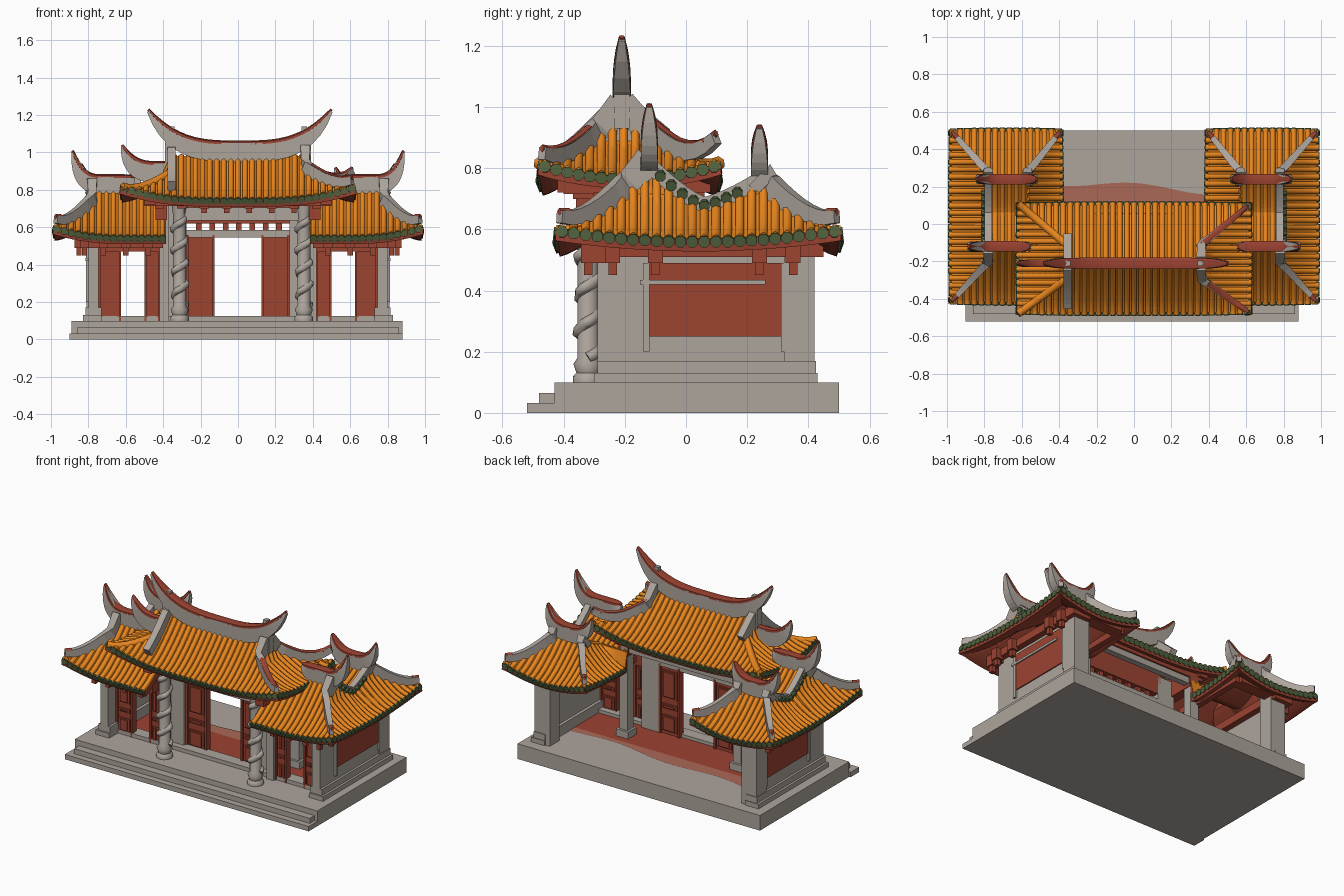
import bpy
from math import sin, cos, pi, radians
from mathutils import Vector

if "Cube" in bpy.data.objects:
    bpy.data.objects.remove(bpy.data.objects["Cube"])

def material(name, *rgb):
    m = bpy.data.materials.new(name)
    m.use_nodes = True
    m.diffuse_color = (*rgb, 1)
    m.node_tree.nodes["Principled BSDF"].inputs["Base Color"].default_value = (*rgb, 1)
    return m

STONE = material("stone grey", 0.42, 0.375, 0.335)
RED = material("brick red", 0.335, 0.056, 0.031)
FADED = material("faded red", 0.4, 0.14, 0.095)
ORANGE = material("roof orange", 0.8, 0.235, 0.013)
GREEN = material("tile end green", 0.085, 0.125, 0.05)

def mesh(name, parts, mats, both=False, smooth=False):
    """Join (verts, faces) parts into one object, with an optional copy mirrored in x."""
    made = []
    for m in ((1, -1) if both else (1,)):
        verts, faces = [], []
        for vs, fs in parts:
            faces += [[i + len(verts) for i in f][::m] for f in fs]
            verts += [(m * v[0], v[1], v[2]) for v in vs]
        me = bpy.data.meshes.new(name)
        me.from_pydata(verts, [], faces)
        for mat in mats:
            me.materials.append(mat)
        ob = bpy.data.objects.new(name + ("_mirrored" if m < 0 else ""), me)
        bpy.context.collection.objects.link(ob)
        made.append(ob)
        if smooth:
            ob.select_set(True)
            bpy.context.view_layer.objects.active = ob
            bpy.ops.object.shade_smooth_by_angle(angle=radians(65))
            ob.select_set(False)
    return made

def loft(pts, ws, hs, sides=6):
    """Tube along pts with half width ws and half height hs at each point."""
    verts, faces, k = [], [], 1 / cos(pi / sides)
    pts = [Vector(p) for p in pts]
    for i, p in enumerate(pts):
        t = (pts[min(i + 1, len(pts) - 1)] - pts[max(i - 1, 0)]).normalized()
        side = t.cross(Vector((0, 0, 1))).normalized()
        for a in [2 * pi * (j + 0.5) / sides for j in range(sides)]:
            verts.append(p + side * cos(a) * k * ws[i] + side.cross(t) * sin(a) * k * hs[i])
    n = len(verts)
    for i in range(0, n - sides, sides):
        for a, b in [(i + j, i + (j + 1) % sides) for j in range(sides)]:
            faces.append([a, a + sides, b + sides, b])
    return verts, faces + [list(range(sides)), list(range(n - sides, n))[::-1]]

def tube(pts, r, sides=6):
    return loft(pts, [r] * len(pts), [r] * len(pts), sides)

def box(name, mat, *spans, both=True):
    mesh(name, [loft([(x, (y0 + y1) / 2, (z0 + z1) / 2) for x in (x0, x1)], [(y1 - y0) / 2] * 2, [(z1 - z0) / 2] * 2, 4)
                for x0, x1, y0, y1, z0, z1 in spans], [mat], both)

def mix(a, b, t):
    return a + (b - a) * t

def steps(a, b, pitch):
    n = max(1, round(abs(b - a) / pitch))
    return [mix(a, b, (i + 0.5) / n) for i in range(n)]

SAG, PITCH = 1.35, 0.038

class Roof:
    """Hip-and-gable roof. slopes: (ridge y, foot y, ridge rise, foot rise).
    ends: (gable x, eave x, lowest y at which the hip end exists)."""
    def __init__(self, eave, hip, lift, x0, x1, slopes, ends):
        self.eave, self.hip, self.lift, self.x0, self.x1 = eave, hip, lift, x0, x1
        self.slopes, self.ends, self.y0, self.y1 = slopes, ends, slopes[0][1], slopes[-1][1]
        self.h0, self.h1 = [mix(s[0], s[1], 1 - (hip / s[2]) ** (1 / SAG)) for s in (slopes[0], slopes[-1])]

    def z(self, x, y):
        h, curl, mid = 0, 0, (self.y0 + self.y1) / 2
        for a, b, top, foot in self.slopes:
            t = (y - a) / (b - a)
            if -1e-6 <= t <= 1 + 1e-6:
                h = foot + (top - foot) * max(0, 1 - t) ** SAG
        for g, e, ymin in self.ends:
            s = (x - g) / (e - g)
            if y >= ymin:
                curl = max(curl, min(1, max(0, 0.5 + s / 2)))
                if s > 0:
                    top = min(h, self.hip) if self.h0 <= y <= self.h1 else self.hip
                    h = min(h, top * max(0, 1 - s) ** SAG)
        return self.eave + h + self.lift * curl ** 2.5 * mix(0.35, 1, ((y - mid) / (self.y1 - mid)) ** 2)

    def run(self, a, b, n=8):
        pts = [(mix(a[0], b[0], i / n), mix(a[1], b[1], i / n)) for i in range(n + 1)]
        return [(x, y, self.z(x, y)) for x, y in pts]

    def build(self, name, both):
        # sheet with red underside and edge
        xs = sorted({mix(self.x0, self.x1, i / 40) for i in range(41)} |
                    {e[0] + d for e in self.ends for d in (0, 0.002 if e[1] > e[0] else -0.002)})
        ys = sorted({mix(self.y0, self.y1, i / 40) for i in range(41)} | {s[0] for s in self.slopes})
        n = len(ys)
        faces = [[i * n + j, i * n + n + j, i * n + n + j + 1, i * n + j + 1]
                 for i in range(len(xs) - 1) for j in range(n - 1)]
        for ob in mesh(name + "_sheet", [([(x, y, self.z(x, y)) for x in xs for y in ys], faces)], [ORANGE, RED], both):
            m = ob.modifiers.new("thickness", 'SOLIDIFY')
            m.thickness, m.offset, m.material_offset, m.material_offset_rim = 0.04, -1, 1, 1
        # tile ribs down every slope
        runs = []
        for x in steps(self.x0, self.x1, PITCH):
            for a, b, top, foot in self.slopes:
                start = a
                for g, e, ymin in self.ends:
                    s = (x - g) / (e - g)
                    if s > 0 and max(a, b) >= ymin:
                        start = mix(self.h0 if b == self.y0 else self.h1, b, s) if foot == 0 else None
                if start is not None:
                    runs.append((self.run((x, start), (x, b)), foot == 0))
        for g, e, ymin in self.ends:
            for y in steps(max(self.y0, ymin), self.y1, PITCH):
                s = max(0, (y - self.h0) / (self.y0 - self.h0), (y - self.h1) / (self.y1 - self.h1))
                runs.append((self.run((mix(g, e, s), y), (e, y)), True))
        mesh(name + "_tile_ribs", [tube(r, 0.014) for r, _ in runs], [ORANGE], both, True)
        # round green tile ends along the eaves
        ends = []
        for r in [r for r, eave in runs if eave]:
            d = (Vector(r[-1]) - Vector(r[-2])).normalized()
            p = Vector(r[-1]) - Vector((0, 0, 0.008))
            ends.append(tube([p - d * 0.012, p + d * 0.006], 0.0185, 8))
        mesh(name + "_tile_ends", ends, [GREEN], both)

    def band(self, name, end, ridge_y, front, curl=0.015, both=True, red=2):
        # raised stone rib down the gable edge and along the hip to a red curled tip
        g, e, _ = end
        yh, yc = (self.h0, self.y0) if front else (self.h1, self.y1)
        pts = self.run((g, ridge_y), (g, yh), 5) + self.run((g, yh), (mix(g, e, 0.95), mix(yh, yc, 0.95)), 7)[1:]
        n = len(pts)
        pts = [(x, y, z + 0.025 + curl * max(0, i / (n - 1) - 0.6) ** 2 / 0.16) for i, (x, y, z) in enumerate(pts)]
        mesh(name, [loft(pts, [0.026 - 0.013 * i / n for i in range(n)],
                         [0.05 - 0.032 * i / n for i in range(n)], 4)], [STONE], both)
        tip = [(x, y, z + 0.014 + 0.003 * (n - i)) for i, (x, y, z) in enumerate(pts)][-red:]
        mesh(name + "_tip", [loft(tip, [0.015] * (red - 1) + [0.007], [0.011] * red)], [RED], both, True)

def ridge(name, xc, half, y, z, rises, w, depth, both):
    # sagging stone crest with swallowtail ends and a red cap; rises are for the -x and +x ends
    us = [i / 12 for i in range(-12, 13)]
    pts = [(xc + half * u, y, z + rises[u > 0] * abs(u) ** 3.2) for u in us]
    body = [(p[0], y, p[2] - depth / 2 * (1 - 0.8 * abs(u) ** 5)) for p, u in zip(pts, us)]
    mesh(name + "_crest", [loft(body, [w * (1 - 0.65 * u ** 8) for u in us],
         [depth / 2 * (1 - 0.85 * abs(u) ** 5) for u in us], 4)], [STONE], both)
    mesh(name + "_cap", [loft(pts, [w * (1 - 0.7 * u ** 8) for u in us],
         [0.012 * (1 - 0.5 * u ** 8) for u in us])], [RED], both, True)

# Main roof
main_ends = [(0.36, 0.625, -9), (-0.36, -0.625, -9)]
main = Roof(0.748, 0.14, 0.07, -0.625, 0.625, [(-0.21, -0.48, 0.23, 0), (-0.21, 0.11, 0.23, 0)], main_ends)
main.build("main_roof", False)
main.band("main_hip_front", main_ends[0], -0.21, True, 0.01, False, 7)
main.band("main_hip_back", main_ends[0], -0.21, False, 0.06, False, 8)
left_edge = [(x, y, z + 0.025) for x, y, z in main.run((-0.355, -0.08), (-0.355, -0.43), 12)]
mesh("main_left_edge", [loft(left_edge, [0.022] * 13, [0.045] * 13, 4)], [STONE])
mesh("main_left_hip_tiles", [tube(main.run((-0.36, a), (-0.62, b)), 0.02)
     for a, b in ((main.h0, main.y0), (main.h1, main.y1))], [ORANGE], False, True)
gable = [(0.366, y, main.z(0.36, y) + d) for d in (0, -0.15) for y in steps(main.h0, main.h1, 0.03)]
half = len(gable) // 2
mesh("main_gable", [(gable, [[i, i + half, i + half + 1, i + 1] for i in range(half - 1)])], [STONE], True)
ridge("main_ridge", 0.01, 0.49, -0.21, 1.05, (0.18, 0.18), 0.03, 0.1, False)
ridge("right_low_ridge", -0.42, 0.2, -0.21, 0.94, (0.1, 0), 0.02, 0.1, False)
box("main_ridge_ornament", STONE, (0.345, 0.39, -0.235, -0.185, 0.93, 1.1), (0.34, 0.37, -0.225, -0.195, 1.08, 1.14))

# Wing roofs
wing_ends = [(0.78, 0.985, -9), (0.57, 0.385, 0.08)]
wing = Roof(0.548, 0.165, 0.055, 0.385, 0.985, [(-0.12, -0.425, 0.25, 0), (-0.12, 0.06, 0.25, 0.12),
            (0.24, 0.06, 0.2, 0.12), (0.24, 0.505, 0.2, 0)], wing_ends)
wing.build("wing_roof", True)
for name, end, y, front in (("front", 0, -0.12, True), ("back", 0, 0.24, False), ("inner", 1, 0.24, False)):
    wing.band("wing_hip_" + name, wing_ends[end], y, front)
valley = wing.run((0.78, -0.12), (0.78, 0.24), 10)
mesh("wing_valley_edge", [loft([(x, y, z + 0.01) for x, y, z in valley], [0.02] * 11, [0.025] * 11, 4)], [STONE], True)
mesh("valley_tile_ends", [tube([(0.79, y, z + 0.012), (0.812, y, z + 0.004)], 0.017, 8) for x, y, z in valley[:9]],
     [GREEN], True)
ridge("wing_front_ridge", 0.72, 0.165, -0.12, 0.87, (0, 0.14), 0.028, 0.09, True)
ridge("wing_back_ridge", 0.68, 0.16, 0.24, 0.83, (0.09, 0.11), 0.028, 0.09, True)

# Plinth, steps and courtyard floor
box("plinth", STONE, (-0.89, 0.88, -0.43, 0.5, 0, 0.1), both=False)
box("steps", STONE, (-0.86, 0.86, -0.48, -0.43, 0, 0.065), (-0.9, 0.88, -0.52, -0.43, 0, 0.032), both=False)
for name, mat, lo, hi in (("red_floor", RED, -0.18, 0.12), ("faded_floor_edge", FADED, 0.12, 0.2)):
    far = [(x, hi - (hi > 0.15) * (0.06 * x - 0.02 * cos(x * 8)), 0.104) for x in steps(-0.76, 0.76, 0.06)]
    n = len(far)
    mesh(name, [(far + [(x, lo, 0.104) for x, y, z in far], [[i, i + n, i + n + 1, i + 1] for i in range(n - 1)])], [mat])

# Side walls with framed red panels
box("side_wall", STONE, (0.75, 0.8, -0.28, 0.42, 0.1, 0.57), (0.745, 0.8, -0.29, -0.18, 0.1, 0.57),
    (0.7, 0.81, 0.32, 0.42, 0.1, 0.57), (0.73, 0.83, -0.3, 0.43, 0.1, 0.13), (0.73, 0.815, -0.29, 0.425, 0.13, 0.17))
box("side_panel", RED, (0.8, 0.807, -0.12, 0.31, 0.25, 0.49))
box("side_panel_frame", STONE, (0.8, 0.815, -0.15, 0.26, 0.42, 0.435), (0.8, 0.812, 0.31, 0.32, 0.2, 0.49),
    (0.8, 0.812, -0.14, -0.12, 0.2, 0.49))

# Beams and brackets under the wing eaves
box("wing_beams", RED, (0.71, 0.84, -0.31, 0.45, 0.51, 0.56), (0.4, 0.84, -0.32, -0.24, 0.49, 0.56),
    (0.46, 0.84, 0.36, 0.44, 0.53, 0.57), (0.43, 0.47, -0.1, 0.42, 0.53, 0.57))
spots = [(0.85, y) for y in (-0.24, -0.1, 0.24, 0.35)] + [(x, -0.32) for x in (0.48, 0.6, 0.72, 0.82)]
box("wing_brackets", RED, *[(x - w, x + w, y - w, y + w, z, 0.56) for x, y in spots
                            for w, z in ((0.014, 0.45), (0.024, 0.49))])

def door(name, x0, x1, y, z1):
    # leaf with a raised border and stepped panels
    parts = [(x0, x1, y, y + 0.02, 0.1, z1)]
    for a, b in ((0.04, 0.3), (0.36, 0.46), (0.52, 0.94)):
        lo, hi = mix(0.1, z1, a), mix(0.1, z1, b)
        parts += [(x0 + d, x1 - d, y - e, y + 0.02 + e, lo + e, hi - e) for d, e in ((0.02, 0.008), (0.035, 0.016))]
    box(name, RED, *parts, *[(x, x + 0.012, y - 0.012, y + 0.032, 0.1, z1) for x in (x0, x1 - 0.012)])

door("wing_outer_door", 0.625, 0.745, -0.2, 0.49)
door("wing_inner_door", 0.415, 0.5, -0.2, 0.49)
door("centre_door", 0.125, 0.275, -0.14, 0.56)
box("wing_door_head", RED, (0.4, 0.75, -0.21, -0.17, 0.47, 0.6))
box("door_sill", STONE, (-0.76, 0.76, -0.21, -0.13, 0.1, 0.125), both=False)

# Centre posts, beams and brackets
box("centre_posts", STONE, (0.275, 0.4, -0.17, -0.11, 0.1, 0.74), (0.37, 0.42, -0.23, -0.15, 0.1, 0.72),
    (0.385, 0.445, 0, 0.06, 0.1, 0.72), (0.37, 0.46, -0.015, 0.075, 0.1, 0.15))
box("centre_beams", STONE, (-0.3, 0.3, -0.15, -0.11, 0.545, 0.585), (-0.34, 0.36, -0.34, -0.3, 0.635, 0.705),
    (-0.44, 0.44, 0.01, 0.05, 0.66, 0.7), both=False)
box("centre_lattice", RED, *[(x, x + 0.03, -0.14, -0.12, 0.58, 0.64) for x in steps(-0.26, 0.24, 0.07)],
    (-0.3, 0.3, -0.15, -0.11, 0.62, 0.76), both=False)
box("centre_eave_beams", RED, (-0.5, 0.5, -0.4, -0.3, 0.715, 0.765), (-0.48, 0.48, 0, 0.06, 0.7, 0.77), both=False)
box("centre_side_beams", RED, (0.38, 0.44, -0.36, 0.06, 0.64, 0.77), (0.44, 0.5, -0.42, 0.08, 0.72, 0.78))
box("centre_brackets", RED, *[(x - w, x + w, -0.32 - d, -0.3, z, 0.72) for x in (0.06, 0.18, 0.3, 0.42)
                              for w, d, z in ((0.014, 0.03, 0.675), (0.025, 0.05, 0.7))])

# Carved front columns: turned shaft with a coiled relief
for name, x in (("left_column", 0.352), ("right_column", -0.312)):
    profile = [(0.1, 0.05), (0.12, 0.05), (0.13, 0.038), (0.16, 0.048), (0.18, 0.035), (0.66, 0.035), (0.73, 0.043)]
    shaft = [(x + r * cos(j * pi / 6), -0.32 + r * sin(j * pi / 6), z) for z, r in profile for j in range(12)]
    skin = [[i + j, i + (j + 1) % 12, i + 12 + (j + 1) % 12, i + 12 + j]
            for i in range(0, len(shaft) - 12, 12) for j in range(12)]
    mesh(name, [(shaft, skin)], [STONE], False, True)
    coil = [(x + 0.034 * cos(i * 0.4), -0.32 + 0.034 * sin(i * 0.4), 0.18 + 0.0075 * i) for i in range(65)]
    mesh(name + "_coil", [loft(coil, [0.013 + 0.005 * sin(i * 1.3) for i in range(65)], [0.016] * 65)],
         [STONE], False, True)
